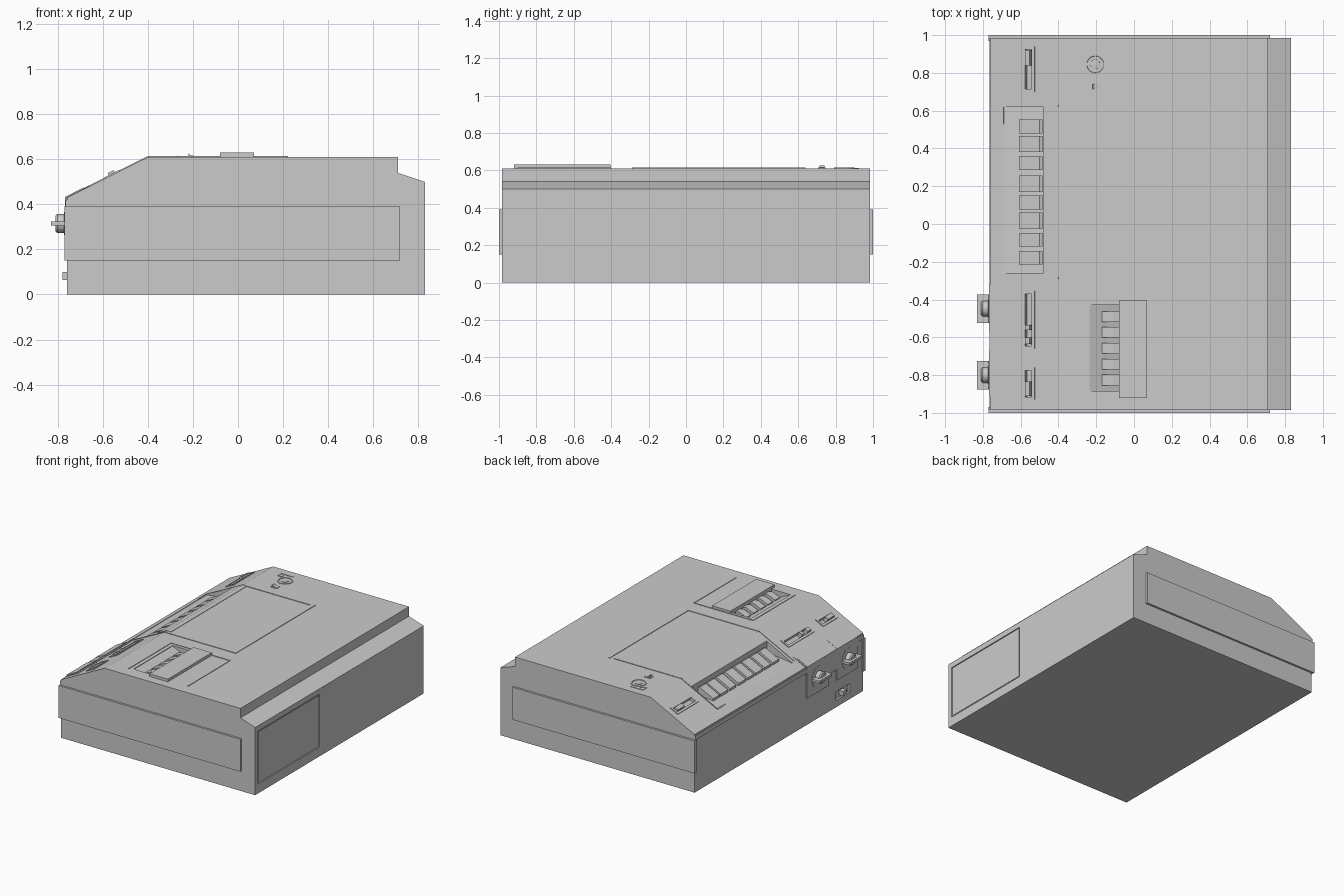
import bpy, bmesh, math
from mathutils import Matrix

if "Cube" in bpy.data.objects:
    bpy.data.objects.remove(bpy.data.objects["Cube"])

SL = math.atan2(0.18, 0.36)          # tilt of the sloping control deck


def surf(x):
    return 0.43 + (x + 0.76) * 0.5


def finish(name, bm, smooth=False):
    bmesh.ops.recalc_face_normals(bm, faces=bm.faces)
    me = bpy.data.meshes.new(name)
    bm.to_mesh(me)
    bm.free()
    ob = bpy.data.objects.new(name, me)
    bpy.context.collection.objects.link(ob)
    if smooth:
        bpy.ops.object.select_all(action='DESELECT')
        ob.select_set(True)
        bpy.context.view_layer.objects.active = ob
        bpy.ops.object.shade_smooth_by_angle()
    return ob


def prism(name, pts, y0, y1):
    """x-z profile extruded along y"""
    bm = bmesh.new()
    a = [bm.verts.new((x, y0, z)) for x, z in pts]
    b = [bm.verts.new((x, y1, z)) for x, z in pts]
    bm.faces.new(a)
    bm.faces.new(b[::-1])
    for i in range(len(pts)):
        j = (i + 1) % len(pts)
        bm.faces.new((a[i], b[i], b[j], a[j]))
    return finish(name, bm)


def box(name, x0, x1, y0, y1, z0, z1):
    return prism(name, [(x0, z0), (x1, z0), (x1, z1), (x0, z1)], y0, y1)


def deck(name, x0, x1, y0, y1, d0, d1):
    """box lying on the sloping deck, d0..d1 measured along its normal"""
    s, c = math.sin(SL), math.cos(SL)
    pts = [(x - s * d, surf(x) + c * d) for x, d in
           ((x0, d0), (x1, d0), (x1, d1), (x0, d1))]
    return prism(name, pts, y0, y1)


def lathe(name, prof, mat, n=32):
    """(radius, height) profile spun about the local z axis"""
    bm = bmesh.new()
    rings = [[bm.verts.new((r * math.cos(2 * math.pi * i / n),
                            r * math.sin(2 * math.pi * i / n), h))
              for i in range(n)] for r, h in prof]
    for p, q in zip(rings, rings[1:]):
        for i in range(n):
            j = (i + 1) % n
            bm.faces.new((p[i], p[j], q[j], q[i]))
    bm.faces.new(rings[0][::-1])
    bm.faces.new(rings[-1])
    bm.transform(mat)
    return finish(name, bm, True)


def cut(target, cutter):
    cutter.hide_render = True
    m = target.modifiers.new("cut", 'BOOLEAN')
    m.operation, m.solver, m.object = 'DIFFERENCE', 'EXACT', cutter
    dg = bpy.context.evaluated_depsgraph_get()
    me = bpy.data.meshes.new_from_object(target.evaluated_get(dg))
    target.modifiers.clear()
    target.data = me
    bpy.data.objects.remove(cutter)


# Main case
case = prism("case", [(-0.76, 0), (0.83, 0), (0.83, 0.50), (0.71, 0.54), (0.71, 0.61),
                      (-0.40, 0.61), (-0.76, 0.43)], -0.985, 0.985)

# Side panels
for s, n in ((-1, "front"), (1, "rear")):
    box(n + "_side_panel", -0.77, 0.72, *sorted((s * 0.97, s)), 0.15, 0.39)

# Battery door, set in a shallow recess
cut(case, box("door_cutter", 0.822, 0.9, -0.95, -0.23, 0.07, 0.46))
box("battery_door", 0.80, 0.826, -0.94, -0.24, 0.08, 0.45)

# Main key well with hood
cut(case, prism("key_cutter", [(-0.69, 0.462), (-0.48, 0.49), (-0.48, 0.70), (-0.69, 0.60)],
                -0.26, 0.62))
prism("key_hood", [(-0.48, 0.54), (-0.365, 0.58), (-0.365, 0.613), (-0.40, 0.613),
                   (-0.48, 0.573)], -0.26, 0.62)
for i, y in enumerate((0.525, 0.432, 0.33, 0.222, 0.122, 0.025, -0.075, -0.17)):
    h = 0.033 if i == 7 else 0.04 if i % 2 else 0.033
    prism(f"main_key_{i + 1}", [(-0.61, 0.46), (-0.485, 0.48), (-0.485, 0.54),
                                (-0.50, 0.545), (-0.61, 0.49)], y - h - 0.012, y + h - 0.005)

# Rear key well with raised hood
cut(case, prism("small_key_cutter", [(-0.235, 0.606), (-0.08, 0.54), (-0.08, 0.7), (-0.235, 0.7)],
                -0.885, -0.43))
box("small_key_hood", -0.08, 0.07, -0.92, -0.405, 0.58, 0.63)
for i in range(5):
    y = -0.49 - i * 0.084
    prism(f"small_key_{i + 1}", [(-0.17, 0.56), (-0.08, 0.53), (-0.08, 0.605), (-0.11, 0.61),
                                 (-0.17, 0.585)], y - 0.028, y + 0.028)

# Raised trim lines around the two panels
for i, (x0, x1, y0, y1) in enumerate((
        (-0.40, 0.15, 0.622, 0.628), (0.178, 0.186, -0.28, 0.64), (-0.40, 0.186, -0.29, -0.282),
        (-0.268, -0.262, -0.90, -0.405), (-0.268, 0.22, -0.408, -0.402), (0.215, 0.222, -0.90, -0.41))):
    box(f"trim_{i + 1}", x0, x1, y0, y1, 0.60, 0.614)
for n, y in (("a", 0.622), ("b", -0.29)):
    deck("deck_trim_" + n, -0.69, -0.40, y, y + 0.007, -0.01, 0.004)
deck("deck_trim_front", -0.697, -0.69, 0.53, 0.628, -0.01, 0.004)

# Slider slots on the sloping deck, with frames and nubs
slots = ((0.70, 0.94, ((0.84, 0.92),)),
         (-0.66, -0.355, ((-0.56, -0.535), (-0.635, -0.60))),
         (-0.93, -0.76, ((-0.91, -0.835),)))
for i, (y0, y1, nubs) in enumerate(slots):
    n = f"slot_{i + 1}"
    cut(case, deck("slot_cutter", -0.575, -0.54, y0 + 0.015, y1 - 0.015, -0.02, 0.05))
    for k, r in enumerate(((-0.59, -0.575, y0, y1), (-0.54, -0.525, y0, y1),
                           (-0.575, -0.54, y0, y0 + 0.015), (-0.575, -0.54, y1 - 0.015, y1))):
        deck(f"{n}_frame_{k + 1}", *r, -0.01, 0.006)
    for k, (a, b) in enumerate(nubs):
        deck(f"{n}_nub_{k + 1}", -0.571, -0.545, a, b, -0.025, 0.016)

# Round button, indicator lamp and outline mark on the top
lathe("round_button", [(0.055, 0.60), (0.055, 0.614), (0.045, 0.614), (0.042, 0.606),
                       (0.026, 0.606), (0.025, 0.613), (0.02, 0.614)],
      Matrix.Translation((-0.205, 0.845, 0)))
box("lamp_frame", -0.23, -0.18, 0.707, 0.747, 0.60, 0.614)
prism("lamp", [(-0.22, 0.60), (-0.185, 0.60), (-0.185, 0.614), (-0.21, 0.618), (-0.22, 0.627)],
      0.714, 0.74)
for i, r in enumerate(((-0.295, -0.195, 0.920, 0.926), (-0.295, -0.289, 0.88, 0.926),
                       (-0.295, -0.262, 0.88, 0.886), (-0.264, -0.258, 0.88, 0.905))):
    box(f"outline_mark_{i + 1}", *r, 0.60, 0.613)

# Knob plate wrapping the deck edge
o = 0.008


def wrap(name, y0, y1, xt, zb, t):
    prism(name, [(-0.75, zb), (-0.76 - t, zb), (-0.76 - t, 0.43 + t * 0.4), (xt, surf(xt) + t),
                 (xt, surf(xt) - 0.02), (-0.75, 0.41)], y0, y1)


wrap("knob_plate_base", -0.93, -0.31, -0.66, 0.36, 0.003)
for n, y0, y1 in (("left", -0.57, -0.32), ("right", -0.91, -0.67)):
    wrap("knob_plate_" + n, y0, y1, -0.685, 0.20, o)
wrap("knob_plate_bridge", -0.67, -0.57, -0.69, 0.28, 0.006)

# Rotary knobs with flat grips, axis along -x
for n, y in (("left", -0.448), ("right", -0.80)):
    m = Matrix.Translation((-0.76, y, 0.315)) @ Matrix.Rotation(-math.pi / 2, 4, 'Y')
    lathe("knob_" + n, [(0.075, 0), (0.075, 0.01), (0.042, 0.012), (0.042, 0.042),
                        (0.034, 0.05)], m)
    box("knob_grip_" + n, -0.83, -0.76, y - 0.075, y + 0.075, 0.306, 0.324)

# Front switch in its recess
cut(case, box("switch_cutter", -0.8, -0.745, -0.83, -0.66, 0.05, 0.115))
box("front_switch", -0.78, -0.74, -0.765, -0.725, 0.065, 0.10)

# Seam strip under the deck edge
box("front_seam", -0.766, -0.75, -0.985, 0.985, 0.39, 0.42)
